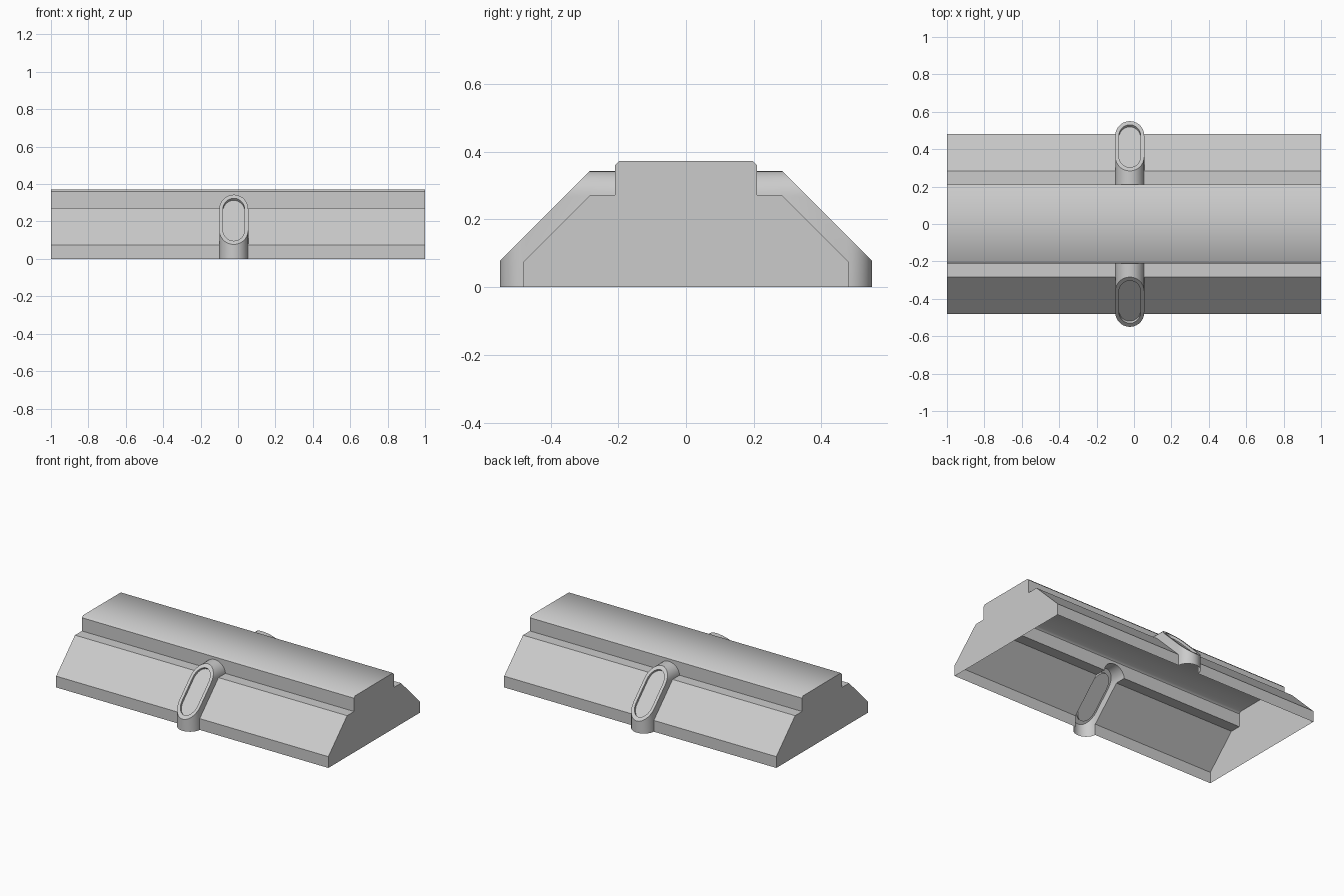
import bpy, bmesh, math

if "Cube" in bpy.data.objects:
    bpy.data.objects.remove(bpy.data.objects["Cube"])

CX, R = -0.0225, 0.0775      # lug centre in x, lug radius
YC, ZC = 0.4725, 0.266       # axes of the lug's vertical and horizontal half cylinders
PLANE = 0.627                # sloped lug face lies on y + z = PLANE
STEPS = 14


def loft(name, sections):
    """Closed solid through a list of matching polygon sections."""
    bm = bmesh.new()
    rings = [[bm.verts.new(p) for p in s] for s in sections]
    n = len(rings[0])
    for a, b in zip(rings, rings[1:]):
        for i in range(n):
            j = (i + 1) % n
            bm.faces.new((a[i], a[j], b[j], b[i]))
    bm.faces.new(rings[0])
    bm.faces.new(rings[-1])
    bmesh.ops.recalc_face_normals(bm, faces=bm.faces)
    me = bpy.data.meshes.new(name)
    bm.to_mesh(me)
    bm.free()
    ob = bpy.data.objects.new(name, me)
    bpy.context.collection.objects.link(ob)
    return ob


def boolean(target, tool, operation):
    mod = target.modifiers.new(operation, 'BOOLEAN')
    mod.operation, mod.solver, mod.object = operation, 'EXACT', tool
    bpy.context.view_layer.objects.active = target
    bpy.ops.object.modifier_apply(modifier=mod.name)
    bpy.data.objects.remove(tool)


def lug(side):
    """Rounded lug bent over the shoulder, cut off by the slope."""
    sections = []
    for k in range(STEPS + 1):
        a = math.pi * k / STEPS
        x, s = CX - R * math.cos(a), R * math.sin(a)
        y, z = YC + s, ZC + s
        poly = [(0.15, 0), (y, 0), (y, PLANE - y), (PLANE - z, z), (0.15, z)]
        sections.append([(x, side * py, pz) for py, pz in poly])
    return loft("lug", sections)


def recess(side, r=0.058, depth=0.016):
    """Oval cutter set square to the sloped lug face."""
    low, high = PLANE - YC, ZC
    outline = []
    for centre, start in ((high, 0), (low, math.pi)):
        for k in range(STEPS + 1):
            a = start + math.pi * k / STEPS
            outline.append((CX + r * math.cos(a), centre + r * math.sin(a)))
    sections = []
    for d in (-depth, 0.05):
        o = d / math.sqrt(2)
        sections.append([(x, side * (PLANE - z + o), z + o) for x, z in outline])
    return loft("recess_cutter", sections)


# Main body: stepped, chamfered profile run along x
half = [(0.48, 0), (0.48, 0.075), (0.283, 0.272), (0.21, 0.272), (0.21, 0.36), (0.198, 0.372)]
profile = half + [(-y, z) for y, z in reversed(half)]
body = loft("body_shell", [[(x, y, z) for y, z in profile] for x in (-1, 1)])

# Lugs on both long sides with shallow oval recesses
for side in (-1, 1):
    part = lug(side)
    boolean(part, recess(side), 'DIFFERENCE')
    boolean(body, part, 'UNION')

# Open underside
bm = bmesh.new()
bm.from_mesh(body.data)
bottom = [f for f in bm.faces if all(abs(v.co.z) < 1e-4 for v in f.verts)]
bmesh.ops.delete(bm, geom=bottom, context='FACES')
bm.to_mesh(body.data)
bm.free()

# Smooth lugs, sharp body edges, soft top chamfers
bpy.ops.object.select_all(action='DESELECT')
body.select_set(True)
bpy.context.view_layer.objects.active = body
bpy.ops.object.shade_smooth_by_angle(angle=math.radians(30))
bm = bmesh.new()
bm.from_mesh(body.data)
for e in bm.edges:
    a, b = e.verts
    if min(a.co.z, b.co.z) > 0.37 and abs(a.co.x - b.co.x) > 0.1:
        e.smooth = True
bm.to_mesh(body.data)
bm.free()
